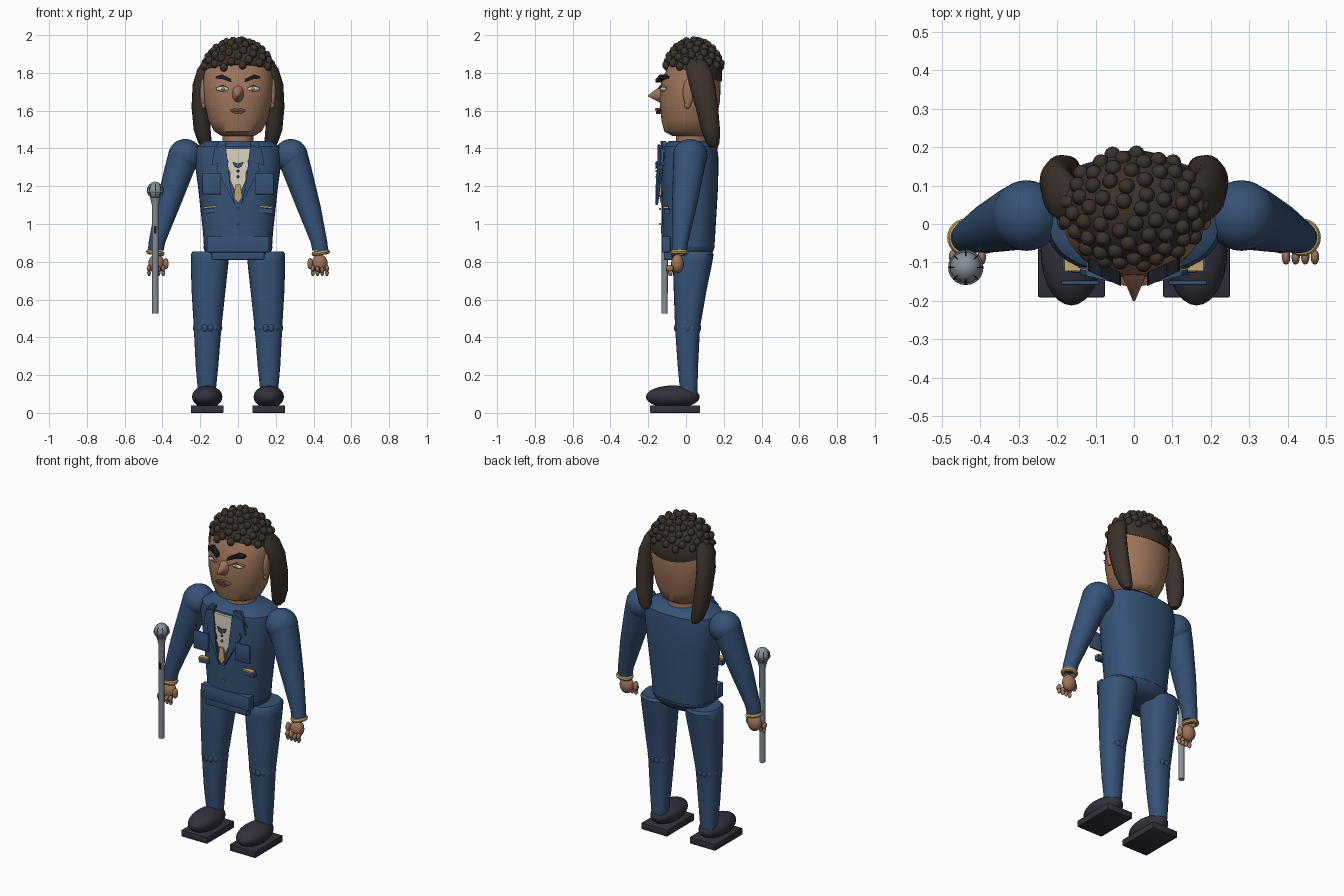
import bpy, bmesh, math
from mathutils import Vector, Matrix

cube = bpy.data.objects.get("Cube")
if cube:
    bpy.data.objects.remove(cube, do_unlink=True)


def material(name, r, g, b):
    m = bpy.data.materials.new(name)
    m.use_nodes = True
    m.diffuse_color = (r, g, b, 1)
    m.node_tree.nodes["Principled BSDF"].inputs["Base Color"].default_value = (r, g, b, 1)
    return m


NAVY = material("navy cloth", .037, .085, .185)
SKIN = material("skin", .34, .175, .1)
HAIR = material("dark brown hair", .045, .032, .025)
SHOE = material("shoe leather", .034, .03, .045)
GOLD = material("gold", .56, .39, .15)
CREAM = material("cream shirt", .7, .64, .52)
STEEL = material("steel", .24, .28, .32)
BLACK = material("black", .012, .012, .02)
LIPS = material("lips", .2, .075, .055)
SIDES = (("left", 1), ("right", -1))


def finish(name, bm, mat, angle=40):
    bmesh.ops.recalc_face_normals(bm, faces=bm.faces)
    me = bpy.data.meshes.new(name)
    bm.to_mesh(me)
    bm.free()
    me.materials.append(mat)
    me.shade_smooth()
    me.set_sharp_from_angle(angle=math.radians(angle))
    ob = bpy.data.objects.new(name, me)
    bpy.context.collection.objects.link(ob)
    return ob


def loft(name, rings, mat, power=2.0, n=32, s=1):
    """Stack of horizontal superellipses: (z, centre x, centre y, radius x, radius y)."""
    bm = bmesh.new()
    loops = []
    for z, cx, cy, rx, ry in rings:
        loop = []
        for i in range(n):
            c, d = math.cos(math.tau * i / n), math.sin(math.tau * i / n)
            x = math.copysign(abs(c) ** (2 / power), c) * rx + cx
            y = math.copysign(abs(d) ** (2 / power), d) * ry + cy
            loop.append(bm.verts.new((s * x, y, z)))
        loops.append(loop)
    for a, b in zip(loops, loops[1:]):
        for i in range(n):
            j = (i + 1) % n
            bm.faces.new((a[i], a[j], b[j], b[i]))
    bm.faces.new(loops[0])
    bm.faces.new(loops[-1])
    return finish(name, bm, mat)


def balls(name, centres, radius, mat, u=16, v=10):
    """One object made of ellipsoids at the given centres."""
    bm = bmesh.new()
    for c in centres:
        bmesh.ops.create_uvsphere(bm, u_segments=u, v_segments=v, radius=1,
                                  matrix=Matrix.Translation(c) @ Matrix.Diagonal((*radius, 1)))
    return finish(name, bm, mat, 60)


def box(name, centre, size, mat, tilt=0, bevel=0):
    bm = bmesh.new()
    m = Matrix.Translation(centre) @ Matrix.Rotation(tilt, 4, 'Y') @ Matrix.Diagonal((*size, 1))
    bmesh.ops.create_cube(bm, size=1, matrix=m)
    if bevel:
        bmesh.ops.bevel(bm, geom=bm.edges[:], offset=bevel, segments=2, affect='EDGES', profile=.5)
    return finish(name, bm, mat, 30)


def plate(name, outline, y, slope, mat, depth=.009, s=1):
    """Upright plate from (x, z) points, leaning back away from the middle."""
    bm = bmesh.new()
    front = bm.faces.new([bm.verts.new((s * x, y + slope * abs(x), z)) for x, z in outline])
    out = bmesh.ops.extrude_face_region(bm, geom=[front])
    moved = [v for v in out["geom"] if isinstance(v, bmesh.types.BMVert)]
    bmesh.ops.translate(bm, verts=moved, vec=(0, depth, 0))
    return finish(name, bm, mat, 30)


def torus(name, centre, major, minor, mat, rot=None, n=24, k=8):
    bm = bmesh.new()
    rot = rot or Matrix.Identity(3)
    g = [[bm.verts.new(Vector(centre) + rot @ Vector((
        (major + minor * math.cos(math.tau * j / k)) * math.cos(math.tau * i / n),
        (major + minor * math.cos(math.tau * j / k)) * math.sin(math.tau * i / n),
        minor * math.sin(math.tau * j / k)))) for j in range(k)] for i in range(n)]
    for i in range(n):
        for j in range(k):
            a, b = g[i], g[(i + 1) % n]
            bm.faces.new((a[j], b[j], b[(j + 1) % k], a[(j + 1) % k]))
    return finish(name, bm, mat)


# Jacket body, hips and neck
loft("jacket", [(.87, 0, .015, .18, .135), (.95, 0, .015, .185, .14), (1.2, 0, .02, .212, .15),
                (1.35, 0, .02, .232, .152), (1.41, 0, .02, .222, .145), (1.44, 0, .02, .17, .11)],
     NAVY, 2.5, 40)
loft("hips", [(.81, 0, .01, .12, .09), (.84, 0, .012, .17, .125), (.88, 0, .015, .185, .138)], NAVY, 2.4)
box("waist_panel", (0, -.105, .892), (.33, .045, .085), NAVY, 0, .006)
box("lower_waist_panel", (0, -.095, .838), (.28, .045, .056), NAVY, 0, .006)
loft("neck", [(1.4, 0, .03, .085, .085), (1.5, 0, .03, .08, .08)], SKIN)

# Shirt front with a zigzag edge, tie and buttons
edge = [(.065 - .006 * i + (.008 if i % 2 else 0), 1.4 - .033 * i) for i in range(7)]
plate("shirt_front", edge + [(0, 1.15)] + [(-x, z) for x, z in reversed(edge)], -.15, .12, CREAM, .02)
plate("tie", [(-.013, 1.21), (.013, 1.21), (.022, 1.14), (0, 1.11), (-.022, 1.14)], -.163, .1, GOLD)
plate("bow", [(-.03, 1.33), (0, 1.32), (.03, 1.33), (.02, 1.305), (0, 1.295), (-.02, 1.305)],
      -.163, .1, NAVY)
balls("shirt_buttons", [(0, -.155, 1.28), (0, -.155, 1.25)], (.007, .007, .007), NAVY)
balls("jacket_buttons", [(0, -.137, z) for z in (1.08, 1.0)], (.006, .006, .006), GOLD)

for side, s in SIDES:
    # Jacket trim
    plate(side + "_lapel", [(.065, 1.42), (.125, 1.4), (.14, 1.31), (.105, 1.32), (.115, 1.29),
                            (.015, 1.1), (.04, 1.2)], -.166, .25, NAVY, .014, s)
    plate(side + "_collar", [(.06, 1.44), (.1, 1.44), (.145, 1.35), (.1, 1.33)], -.15, .25, NAVY, .02, s)
    box(side + "_breast_pocket", (s * .14, -.153, 1.212), (.1, .012, .11), NAVY, 0, .003)
    box(side + "_pocket_trim", (s * .148, -.108, 1.09), (.066, .03, .01), GOLD, s * .1)
    box(side + "_pocket_flap", (s * .15, -.1, 1.07), (.07, .03, .025), NAVY, s * .1)

    # Arm, shoulder, bracelet and hand
    balls(side + "_shoulder", [(s * .28, .022, 1.36)], (.09, .092, .09), NAVY, 28, 18)
    loft(side + "_sleeve", [(.86, .435, -.035, .042, .04), (.9, .43, -.032, .044, .043),
                            (1.1, .37, -.008, .066, .066), (1.3, .306, .016, .082, .084),
                            (1.38, .283, .022, .084, .088)], NAVY, 2, 28, s)
    torus(side + "_bracelet", (s * .438, -.035, .848), .036, .013, GOLD, Matrix.Rotation(s * -.15, 3, 'Y'))
    balls(side + "_palm", [(s * .432, -.045, .79)], (.043, .034, .05), SKIN)
    balls(side + "_fingers", [(s * (.396 + .025 * i), -.086, .765 - .004 * (i % 3)) for i in range(4)],
          (.011, .02, .018), SKIN, 12, 8)
    balls(side + "_fingertips", [(s * (.396 + .025 * i), -.083, .742) for i in range(4)],
          (.01, .012, .018), SKIN, 12, 8)
    balls(side + "_thumb", [(s * .382, -.06, .79)], (.015, .017, .03), SKIN)

    # Leg, knee ruffle and shoe
    loft(side + "_trouser_leg", [(.1, .165, .015, .046, .045), (.25, .164, .01, .06, .054),
                                 (.45, .161, .008, .073, .066), (.65, .156, .022, .09, .087),
                                 (.8, .15, .035, .1, .105), (.84, .15, .038, .1, .108),
                                 (.855, .15, .038, .09, .097)], NAVY, 2.3, 32, s)
    ring = [math.tau * i / 14 for i in range(14)]
    balls(side + "_knee_ruffle", [(s * .161 + .06 * math.cos(a), .008 + .056 * math.sin(a), .45)
                                  for a in ring], (.018, .018, .024), NAVY, 12, 8)
    balls(side + "_shoe", [(s * .163, -.07, .085)], (.08, .142, .06), SHOE, 28, 18)
    box(side + "_sole", (s * .163, -.058, .02), (.174, .266, .04), SHOE, 0, .004)

    # Ear, earring, eye and brow
    balls(side + "_ear", [(s * .185, .012, 1.695)], (.016, .028, .075), SKIN)
    balls(side + "_ear_lobe", [(s * .182, .008, 1.63)], (.012, .016, .02), SKIN)
    balls(side + "_eye", [(s * .078, -.114, 1.715)], (.038, .022, .014), CREAM)
    balls(side + "_pupil", [(s * .078, -.133, 1.716)], (.01, .006, .008), STEEL)
    plate(side + "_eyelid", [(.038, 1.717), (.08, 1.732), (.122, 1.72), (.08, 1.738)],
          -.163, .35, SKIN, .02, s)
    plate(side + "_eyebrow", [(.034, 1.75), (.038, 1.768), (.085, 1.792), (.115, 1.782), (.12, 1.77),
                              (.085, 1.768)], -.178, .47, BLACK, .035, s)

    # Long lock hanging beside the head
    loft(side + "_hair_lock", [(1.405, .168, .148, .02, .02), (1.43, .175, .142, .036, .036),
                               (1.5, .19, .13, .045, .05), (1.62, .2, .11, .046, .06),
                               (1.74, .196, .085, .044, .068), (1.82, .175, .065, .04, .066),
                               (1.87, .15, .055, .03, .045)], HAIR, 2, 20, s)

# Head
loft("head", [(1.465, 0, .02, .085, .09), (1.49, 0, .015, .125, .13), (1.55, 0, .015, .158, .145),
              (1.65, 0, .02, .18, .16), (1.75, 0, .026, .187, .158), (1.83, 0, .037, .175, .135),
              (1.9, 0, .04, .13, .1)], SKIN, 2.1, 40)
bm = bmesh.new()
bmesh.ops.create_cone(bm, cap_ends=True, segments=20, radius1=1, radius2=.06, depth=1,
                      matrix=Matrix.Translation((0, -.155, 1.69)) @ Matrix.Diagonal((.042, .092, .06, 1))
                      @ Matrix.Rotation(math.pi / 2, 4, 'X'))
for v in bm.verts:
    if v.co.y < -.17:
        v.co.z -= .012
finish("nose", bm, SKIN, 60)
plate("upper_lip", [(-.048, 1.603), (-.015, 1.614), (0, 1.609), (.015, 1.614), (.048, 1.603), (0, 1.6)],
      -.163, .15, LIPS, .03)
plate("lower_lip", [(-.044, 1.6), (0, 1.597), (.044, 1.6), (.02, 1.583), (-.02, 1.583)],
      -.16, .15, LIPS, .03)

# Hair cap, trimmed higher in front, and its curls
centre, radii = Vector((0, .04, 1.79)), (.186, .152, .182)
bm = bmesh.new()
bmesh.ops.create_uvsphere(bm, u_segments=32, v_segments=20, radius=1,
                          matrix=Matrix.Translation(centre) @ Matrix.Diagonal((*radii, 1)))
bmesh.ops.bisect_plane(bm, geom=bm.verts[:] + bm.edges[:] + bm.faces[:], plane_co=(0, -.1, 1.845),
                       plane_no=(0, .32, 1), clear_inner=True)
bmesh.ops.holes_fill(bm, edges=[e for e in bm.edges if e.is_boundary])
finish("hair_cap", bm, HAIR)
curls = []
for i in range(65):
    h = 1 - (i + .5) / 80
    a, r = i * math.pi * (3 - math.sqrt(5)), math.sqrt(1 - h * h)
    curls.append(centre + Vector((r * math.cos(a) * radii[0], r * math.sin(a) * radii[1], h * radii[2])))
balls("hair_curls", curls, (.021, .021, .023), HAIR, 14, 8)

# Microphone in the right hand
mx, my = -.438, -.113
loft("microphone_handle", [(.525, mx, my, .016, .016), (1.1, mx, my, .018, .018),
                           (1.14, mx, my, .028, .028)], STEEL, 2, 20)
balls("microphone_head", [(mx, my, 1.178)], (.041, .041, .046), STEEL, 24, 16)
for i in range(4):
    spin = Matrix.Rotation(math.pi * i / 4, 3, 'Z') @ Matrix.Rotation(math.pi / 2, 3, 'X')
    torus("microphone_wire", (mx, my, 1.178), .042, .002, BLACK, spin, 24, 5)
torus("microphone_band", (mx, my, 1.17), .042, .004, STEEL, None, 24, 6)
box("microphone_switch", (mx, my - .016, .97), (.014, .009, .04), BLACK)
